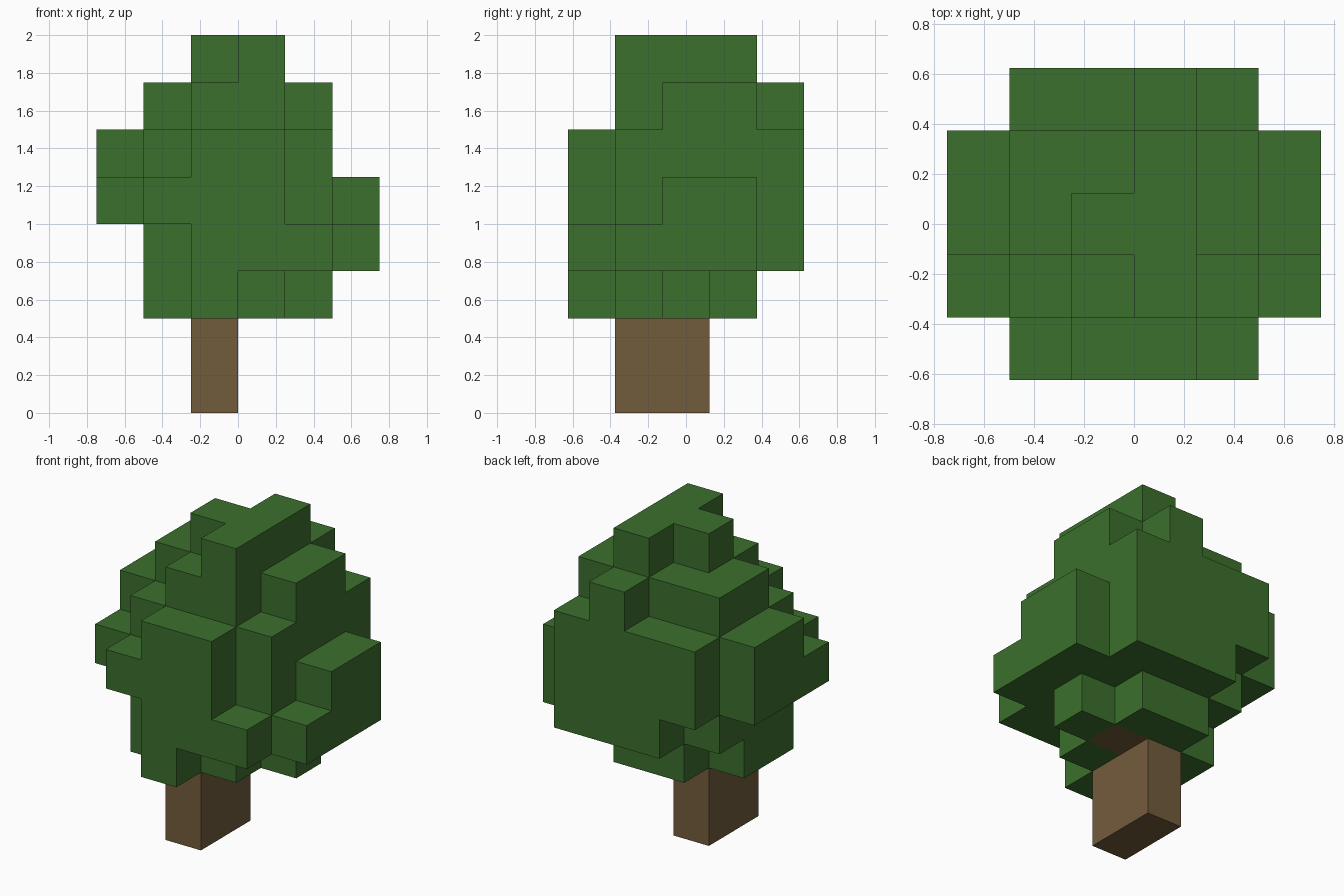
import bpy
import bmesh
from mathutils import Vector

default_cube = bpy.data.objects.get("Cube")
if default_cube:
    bpy.data.objects.remove(default_cube, do_unlink=True)

CELL = 0.25
ORIGIN = Vector((-0.75, -0.625, 0.0))  # corner of the block grid


def make_material(name, colour):
    material = bpy.data.materials.new(name)
    material.use_nodes = True
    material.diffuse_color = (*colour, 1)
    shader = material.node_tree.nodes["Principled BSDF"]
    shader.inputs["Base Color"].default_value = (*colour, 1)
    shader.inputs["Roughness"].default_value = 0.9
    return material


leaf_green = make_material("leaf green", (0.045, 0.162, 0.026))
bark_brown = make_material("bark brown", (0.171, 0.107, 0.045))


def fill_layer(level, first_row, spans):
    """Cells of one layer: each row, front to back, spans first to last column."""
    return {(column, first_row + row, level)
            for row, (first, last) in enumerate(spans)
            for column in range(first, last + 1)}


# Trunk: a post two blocks deep, with one stub branch inside the leaves
trunk_cells = set()
for level in range(3):
    trunk_cells |= fill_layer(level, 1, [(2, 2), (2, 2)])
trunk_cells.add((3, 2, 2))

# Foliage: six stacked layers, from the lowest to the crown
leaf_layers = [
    (0, [(2, 2), (1, 3), (1, 4), (2, 3)]),
    (0, [(2, 4), (1, 5), (1, 5), (1, 5), (2, 4)]),
    (0, [(1, 3), (0, 4), (0, 5), (0, 5), (1, 4)]),
    (0, [(2, 3), (1, 4), (0, 4), (0, 4), (1, 4)]),
    (1, [(2, 3), (1, 4), (1, 4), (3, 3)]),
    (1, [(3, 3), (2, 3), (3, 3)]),
]
leaf_cells = set()
for level, (first_row, spans) in enumerate(leaf_layers, start=2):
    leaf_cells |= fill_layer(level, first_row, spans)
leaf_cells -= trunk_cells

filled = trunk_cells | leaf_cells


def build_blocks(name, cells, material):
    """Skin the cells, leaving out every face that touches another block."""
    bm = bmesh.new()
    for cell in sorted(cells):
        for axis in range(3):
            for side in (0, 1):
                neighbour = list(cell)
                neighbour[axis] += 2 * side - 1
                if tuple(neighbour) in filled:
                    continue
                corners = []
                for a, b in ((0, 0), (1, 0), (1, 1), (0, 1)):
                    corner = Vector(cell)
                    corner[axis] += side
                    corner[(axis + 1) % 3] += a
                    corner[(axis + 2) % 3] += b
                    corners.append(bm.verts.new(ORIGIN + corner * CELL))
                bm.faces.new(corners if side else corners[::-1])
    bmesh.ops.remove_doubles(bm, verts=bm.verts[:], dist=CELL / 100)
    mesh = bpy.data.meshes.new(name)
    bm.to_mesh(mesh)
    bm.free()
    mesh.materials.append(material)
    obj = bpy.data.objects.new(name, mesh)
    bpy.context.collection.objects.link(obj)
    return obj


build_blocks("trunk", trunk_cells, bark_brown)
build_blocks("foliage", leaf_cells, leaf_green)
